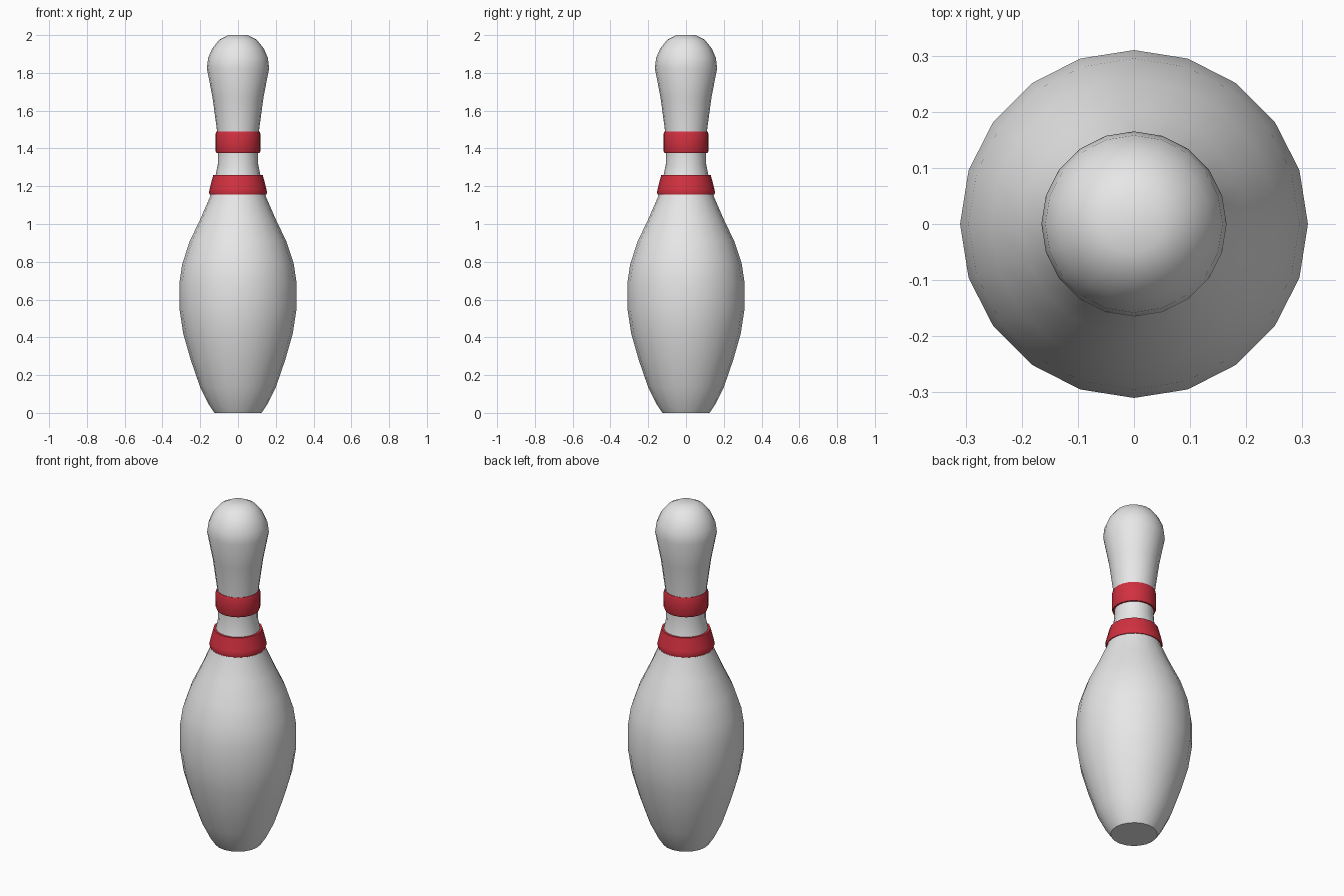
import bpy, bmesh, math

if "Cube" in bpy.data.objects:
    bpy.data.objects.remove(bpy.data.objects["Cube"])

SIDES = 20


def material(name, rgb):
    m = bpy.data.materials.new(name)
    m.diffuse_color = (*rgb, 1)
    m.use_nodes = True
    m.node_tree.nodes["Principled BSDF"].inputs["Base Color"].default_value = m.diffuse_color
    return m


white = material("white", (0.8, 0.8, 0.8))
red = material("red", (0.64, 0.03, 0.05))


def lathe(name, profile, mat, closed):
    """Spin a (radius, height) profile around z; closed makes a ring, open gets end caps."""
    bm = bmesh.new()
    rings = [[bm.verts.new((r * math.cos(2 * math.pi * i / SIDES),
                            r * math.sin(2 * math.pi * i / SIDES), z))
              for i in range(SIDES)] for r, z in profile]
    pairs = list(zip(rings, rings[1:]))
    if closed:
        pairs.append((rings[-1], rings[0]))
    else:
        bm.faces.new(rings[0])
        bm.faces.new(rings[-1])
    for a, b in pairs:
        for i in range(SIDES):
            j = (i + 1) % SIDES
            bm.faces.new((a[i], a[j], b[j], b[i]))
    bmesh.ops.recalc_face_normals(bm, faces=bm.faces)
    mesh = bpy.data.meshes.new(name)
    bm.to_mesh(mesh)
    bm.free()
    mesh.materials.append(mat)
    ob = bpy.data.objects.new(name, mesh)
    bpy.context.collection.objects.link(ob)
    bpy.ops.object.select_all(action='DESELECT')
    ob.select_set(True)
    bpy.context.view_layer.objects.active = ob
    bpy.ops.object.shade_smooth_by_angle(angle=math.radians(35))
    return ob


# Pin body, from base to crown
lathe("pin_body", [
    (0.125, 0), (0.155, 0.045), (0.20, 0.135), (0.25, 0.28), (0.29, 0.42),
    (0.31, 0.55), (0.31, 0.69), (0.295, 0.79), (0.255, 0.91), (0.20, 1.025),
    (0.15, 1.14), (0.122, 1.24), (0.106, 1.32), (0.105, 1.40), (0.112, 1.50),
    (0.135, 1.67), (0.165, 1.825), (0.158, 1.88), (0.136, 1.93),
    (0.10, 1.975), (0.052, 2.0)], white, False)

# Straight upper collar with bevelled rims
lathe("upper_band", [
    (0.10, 1.375), (0.114, 1.375), (0.119, 1.387), (0.119, 1.475),
    (0.114, 1.49), (0.10, 1.49)], red, True)

# Flared lower collar
lathe("lower_band", [
    (0.14, 1.155), (0.150, 1.155), (0.154, 1.168), (0.149, 1.19),
    (0.131, 1.26), (0.11, 1.26)], red, True)
